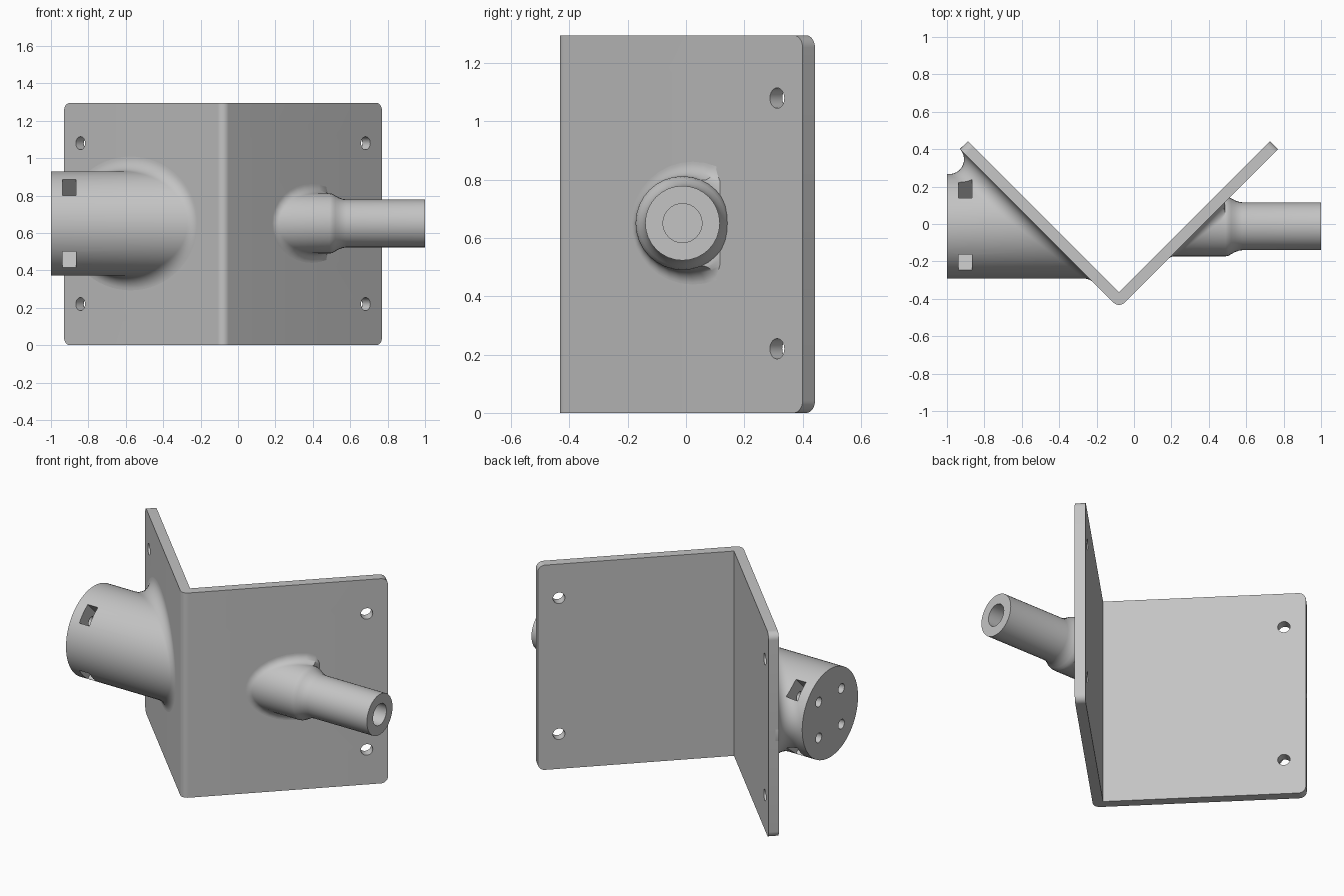
import bpy
import bmesh
from math import pi, cos, sin, sqrt, radians
from mathutils import Vector, Matrix

if "Cube" in bpy.data.objects:
    bpy.data.objects.remove(bpy.data.objects["Cube"])

grey = bpy.data.materials.new("plain grey")
grey.use_nodes = True
grey.diffuse_color = (0.55, 0.55, 0.55, 1)
grey.node_tree.nodes["Principled BSDF"].inputs["Base Color"].default_value = grey.diffuse_color

APEX = Vector((-0.08, -0.45, 0))   # outer bend line of the bracket
HEIGHT, THICK, REACH = 1.295, 0.06, 0.85
AXIS_Y, AXIS_Z = -0.012, 0.651     # shared axis of both stubs


def to_object(bm, name):
    bmesh.ops.recalc_face_normals(bm, faces=bm.faces)
    mesh = bpy.data.meshes.new(name)
    bm.to_mesh(mesh)
    bm.free()
    obj = bpy.data.objects.new(name, mesh)
    bpy.context.collection.objects.link(obj)
    mesh.materials.append(grey)
    return obj


def rod(bm, centre, direction, radius, length, sides=24):
    turn = Vector(direction).to_track_quat('Z', 'Y').to_matrix().to_4x4()
    bmesh.ops.create_cone(bm, cap_ends=True, segments=sides, radius1=radius, radius2=radius,
                          depth=length, matrix=Matrix.Translation(centre) @ turn)


def cut(obj, bm):
    cutter = to_object(bm, "cutter")
    cutter.hide_render = True
    mod = obj.modifiers.new("cut", 'BOOLEAN')
    mod.operation, mod.solver, mod.object = 'DIFFERENCE', 'EXACT', cutter
    graph = bpy.context.evaluated_depsgraph_get()
    mesh = bpy.data.meshes.new_from_object(obj.evaluated_get(graph))
    obj.modifiers.clear()
    obj.data = mesh
    bpy.data.objects.remove(cutter)


def smooth(obj):
    bpy.ops.object.select_all(action='DESELECT')
    obj.select_set(True)
    bpy.context.view_layer.objects.active = obj
    bpy.ops.object.shade_smooth_by_angle(angle=radians(30))


# Folded plate: V profile raised to full height, with rounded bend and corners
bm = bmesh.new()
t = THICK / sqrt(2)
outline = [(0, 0), (REACH, REACH), (REACH - t, REACH + t), (0, 2 * t),
           (t - REACH, REACH + t), (-REACH, REACH)]
base = bm.faces.new([bm.verts.new(APEX + Vector((x, y, 0))) for x, y in outline])
raised = bmesh.ops.extrude_face_region(bm, geom=[base])["geom"]
bmesh.ops.translate(bm, vec=(0, 0, HEIGHT),
                    verts=[v for v in raised if isinstance(v, bmesh.types.BMVert)])
rounded = []
for e in bm.edges:
    a, b = (v.co - APEX for v in e.verts)
    at_bend = max(a.xy.length, b.xy.length) < 0.001
    at_end = min(a.y, b.y) > REACH - 0.01 and abs(a.z - b.z) < 0.001
    if at_bend or at_end:
        rounded.append(e)
bmesh.ops.bevel(bm, geom=rounded, offset=0.042, segments=8, profile=0.5, affect='EDGES')
plate = to_object(bm, "angle_plate")

# Mounting holes, square to each wing
bm = bmesh.new()
for side in (-1, 1):
    for z in (0.22, 1.08):
        rod(bm, APEX + Vector((side * 0.745, 0.78, z)), (side, -1, 0), 0.035, 0.3)
cut(plate, bm)
smooth(plate)


def stub(name, side, profile, fillet, limit, sides):
    """Turned body along x that blends into one wing with a rolled fillet."""
    normal = Vector((side, -1, 0)).normalized()
    radius = profile[-1][1]
    bm = bmesh.new()
    spokes = [Vector((0, cos(2 * pi * i / sides), sin(2 * pi * i / sides))) for i in range(sides)]
    axis = Vector((0, AXIS_Y, AXIS_Z))
    rings = [[axis + Vector((side * x, 0, 0)) + s * r for s in spokes] for x, r in profile]
    steps = 10
    for k in range(steps + 2):
        ring = []
        for s in spokes:
            p = axis + s * (radius + fillet)
            p.x = APEX.x + side * (sqrt(2) * fillet + p.y - APEX.y)
            p += fillet * (-s).slerp(-normal, min(k / steps, 1))
            if k > steps:
                p -= normal * 0.02
            # trim the blend at the shoulder, staying within the plate
            p.x = side * min(side * p.x, limit)
            depth = (p - APEX).dot(normal)
            if depth < -0.03:
                p -= normal * (depth + 0.03)
            ring.append(p)
        rings.append(ring)
    loops = [[bm.verts.new(p) for p in ring] for ring in rings]
    for lo, hi in zip(loops, loops[1:]):
        for i in range(sides):
            j = (i + 1) % sides
            bm.faces.new((lo[i], lo[j], hi[j], hi[i]))
    bm.faces.new(loops[0])
    bmesh.ops.poke(bm, faces=[bm.faces.new(loops[-1])])
    return to_object(bm, name)


# Wide socket on the right wing
socket = stub("wide_socket", -1, [(1, 0.279)], 0.079, 0.996, 64)
bm = bmesh.new()
for k in range(4):
    spin = Matrix.Rotation(pi / 4 + k * pi / 2, 4, 'X')
    place = Matrix.Translation((0, AXIS_Y, AXIS_Z)) @ spin
    rod(bm, place @ Vector((-0.95, 0, 0.16)), (1, 0, 0), 0.03, 0.3)
cut(socket, bm)
# Nut slots running outward from the bolt holes
bm = bmesh.new()
for k in range(4):
    spin = Matrix.Rotation(pi / 4 + k * pi / 2, 4, 'X')
    place = Matrix.Translation((0, AXIS_Y, AXIS_Z)) @ spin
    bmesh.ops.create_cube(bm, size=1, matrix=place @ Matrix.Translation((-0.902, 0, 0.225))
                          @ Matrix.Diagonal((0.07, 0.12, 0.25, 1)))
cut(socket, bm)
smooth(socket)

# Narrow stepped spigot on the left wing, with a blind bore
spigot = stub("stepped_spigot", 1,
              [(1, 0.128), (0.58, 0.128), (0.56, 0.131), (0.54, 0.138),
               (0.52, 0.149), (0.505, 0.158), (0.49, 0.161)], 0.05, 0.487, 32)
bm = bmesh.new()
rod(bm, (0.85, AXIS_Y, AXIS_Z), (1, 0, 0), 0.067, 0.5, 32)
cut(spigot, bm)
smooth(spigot)
